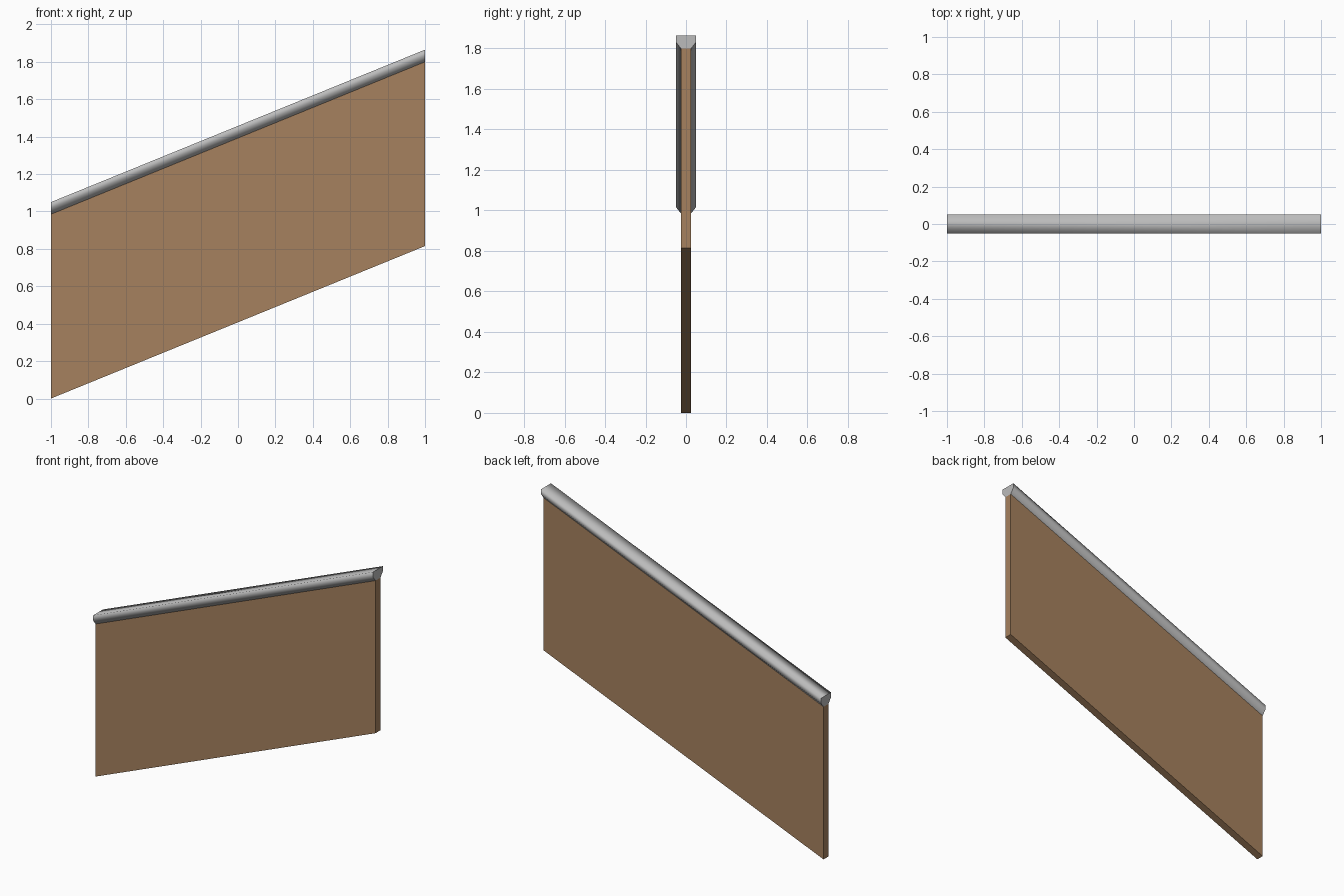
import bpy
import bmesh

if "Cube" in bpy.data.objects:
    bpy.data.objects.remove(bpy.data.objects["Cube"])

RISE = 0.815  # height gained from the left end to the right end


def material(name, rgb):
    m = bpy.data.materials.new(name)
    m.diffuse_color = (*rgb, 1)
    m.use_nodes = True
    m.node_tree.nodes["Principled BSDF"].inputs["Base Color"].default_value = m.diffuse_color
    return m


def sloped_bar(name, profile, mat, smooth=False):
    """Sweep a (y, z) section along x, shearing it upward with vertical ends."""
    bm = bmesh.new()
    left = [bm.verts.new((-1, y, z)) for y, z in profile]
    right = [bm.verts.new((1, y, z + RISE)) for y, z in profile]
    caps = [bm.faces.new(left), bm.faces.new(right)]
    n = len(profile)
    for i in range(n):
        j = (i + 1) % n
        face = bm.faces.new((left[i], left[j], right[j], right[i]))
        face.smooth = smooth
    # Keep the cut ends crisp
    for cap in caps:
        for edge in cap.edges:
            edge.smooth = False
    bmesh.ops.recalc_face_normals(bm, faces=bm.faces[:])
    mesh = bpy.data.meshes.new(name)
    bm.to_mesh(mesh)
    bm.free()
    mesh.materials.append(mat)
    obj = bpy.data.objects.new(name, mesh)
    bpy.context.collection.objects.link(obj)
    return obj


wood = material("brown_panel", (0.38, 0.22, 0.112))
metal = material("light_grey_rail", (0.5, 0.5, 0.5))

# Thin sloping panel
sloped_bar("panel", [(-0.025, 0), (0.025, 0), (0.025, 0.985), (-0.025, 0.985)], wood)

# Handrail with a flat top and chamfered underside, softly shaded along its length
half = [(0.025, 0.985), (0.05, 1.017), (0.05, 1.05)]
section = half + [(-y, z) for y, z in reversed(half)]
sloped_bar("handrail", section, metal, smooth=True)
